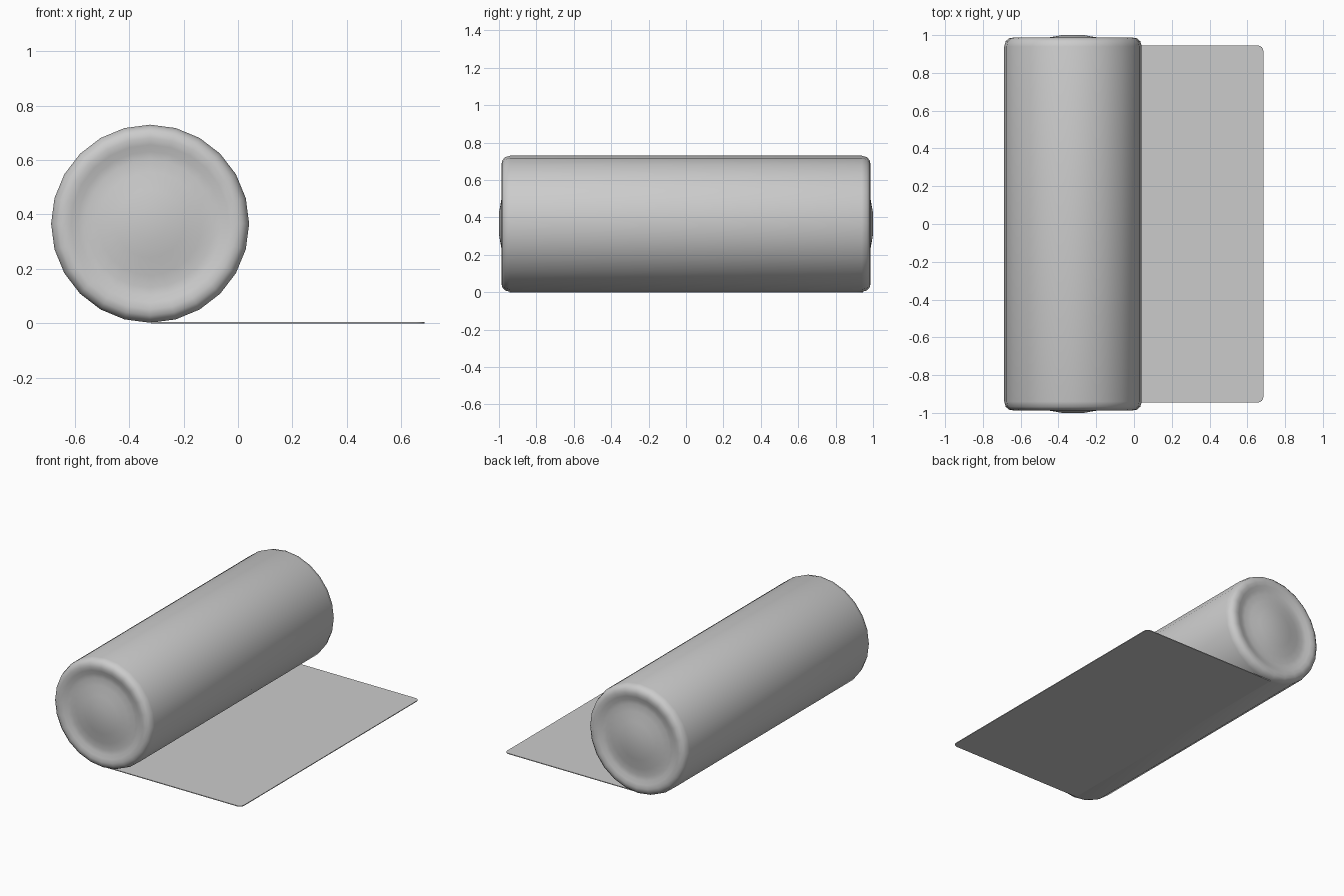
import bpy, bmesh, math

if "Cube" in bpy.data.objects:
    bpy.data.objects.remove(bpy.data.objects["Cube"])

CX, CZ, SIDES = -0.323, 0.366, 24


def finish(bm, name, angle):
    bmesh.ops.recalc_face_normals(bm, faces=bm.faces)
    mesh = bpy.data.meshes.new(name)
    bm.to_mesh(mesh)
    bm.free()
    obj = bpy.data.objects.new(name, mesh)
    bpy.context.collection.objects.link(obj)
    bpy.ops.object.select_all(action='DESELECT')
    obj.select_set(True)
    bpy.context.view_layer.objects.active = obj
    bpy.ops.object.shade_smooth_by_angle(angle=math.radians(angle))
    return obj


# Rolled part: (radius, y) half profile, rounded rim, shallow groove, bulged centre
half = [(0.06, 0.9995), (0.125, 0.988), (0.19, 0.976), (0.235, 0.970),
        (0.265, 0.973), (0.29, 0.982), (0.315, 0.987), (0.338, 0.983),
        (0.356, 0.968), (0.364, 0.94)]
profile = half + [(r, -y) for r, y in reversed(half)]
bm = bmesh.new()
rings = []
for r, y in profile:
    rings.append([bm.verts.new((CX + r * math.sin(i * math.tau / SIDES), y,
                                CZ + r * math.cos(i * math.tau / SIDES)))
                  for i in range(SIDES)])
for a, b in zip(rings, rings[1:]):
    for i in range(SIDES):
        j = (i + 1) % SIDES
        bm.faces.new((a[i], a[j], b[j], b[i]))
# Closed centres of the two ends
for ring, y in ((rings[0], 1.0), (rings[-1], -1.0)):
    centre = bm.verts.new((CX, y, CZ))
    for i in range(SIDES):
        bm.faces.new((ring[i], ring[(i + 1) % SIDES], centre))
finish(bm, "rolled_mat", 60)

# Unrolled flat sheet with rounded outer corners
X0, X1, Y, R, T = -0.32, 0.685, 0.945, 0.03, 0.005
outline = [(X0, -Y)]
for cy, start in ((-Y + R, -90), (Y - R, 0)):
    for k in range(5):
        t = math.radians(start + k * 22.5)
        outline.append((X1 - R + R * math.cos(t), cy + R * math.sin(t)))
outline.append((X0, Y))
bm = bmesh.new()
base = bm.faces.new([bm.verts.new((x, y, 0)) for x, y in outline])
top = bmesh.ops.extrude_face_region(bm, geom=[base], use_keep_orig=True)
bmesh.ops.translate(bm, vec=(0, 0, T),
                    verts=[v for v in top['geom'] if isinstance(v, bmesh.types.BMVert)])
finish(bm, "flat_sheet", 30)
